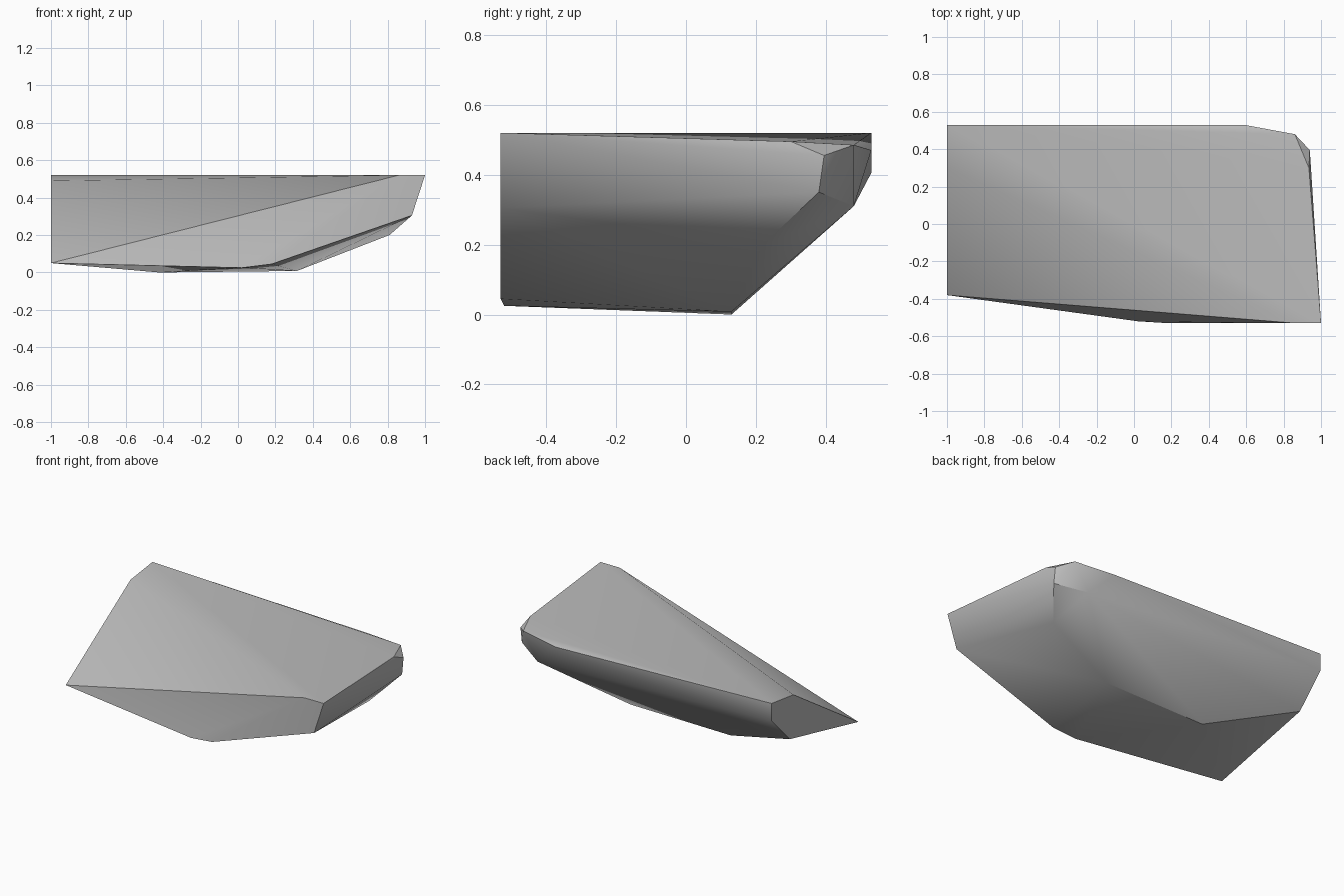
import bpy
import bmesh
import math

# Remove the default cube
default_cube = bpy.data.objects.get("Cube")
if default_cube:
    bpy.data.objects.remove(default_cube, do_unlink=True)


def make_material(name, colour):
    material = bpy.data.materials.new(name)
    material.use_nodes = True
    material.diffuse_color = colour
    material.node_tree.nodes["Principled BSDF"].inputs["Base Color"].default_value = colour
    return material


def make_hull(name, corners, material):
    """Wrap a faceted convex stone around its corner points."""
    bm = bmesh.new()
    for corner in corners:
        bm.verts.new(corner)
    hull = bmesh.ops.convex_hull(bm, input=bm.verts)
    loose = {g for g in hull["geom_interior"] + hull["geom_unused"]
             if isinstance(g, bmesh.types.BMVert)}
    bmesh.ops.delete(bm, geom=list(loose), context="VERTS")
    bmesh.ops.recalc_face_normals(bm, faces=bm.faces)
    mesh = bpy.data.meshes.new(name)
    bm.to_mesh(mesh)
    bm.free()
    mesh.materials.append(material)
    stone = bpy.data.objects.new(name, mesh)
    bpy.context.collection.objects.link(stone)
    return stone


# Top rim, from the low front corner round to the front left
top_rim = [
    (-1, -.38, .05), (-1, .3, .49), (-1, .53, .52), (.59, .53, .47),
    (.86, .48, .485), (.935, .3, .495), (1, -.53, .52), (.86, -.53, .52),
]

# Chamfered lower corners of both ends
end_corners = [
    (-1, .53, .405), (-1, .34, .21),
    (.94, .395, .455), (.94, .38, .35), (.756, .48, .31), (.93, -.53, .305),
]

# Shallow keel underneath
keel = [
    (.81, .22, .2), (.315, .13, .008), (-.42, .13, 0),
    (.18, -.53, .045), (.02, -.52, .025),
]

stone_grey = make_material("stone grey", (.5, .5, .5, 1))
slab = make_hull("rock_slab", top_rim + end_corners + keel, stone_grey)

# Soften the shallow facets, keep the hard breaks crisp
bpy.ops.object.select_all(action="DESELECT")
slab.select_set(True)
bpy.context.view_layer.objects.active = slab
bpy.ops.object.shade_smooth_by_angle(angle=math.radians(30))
